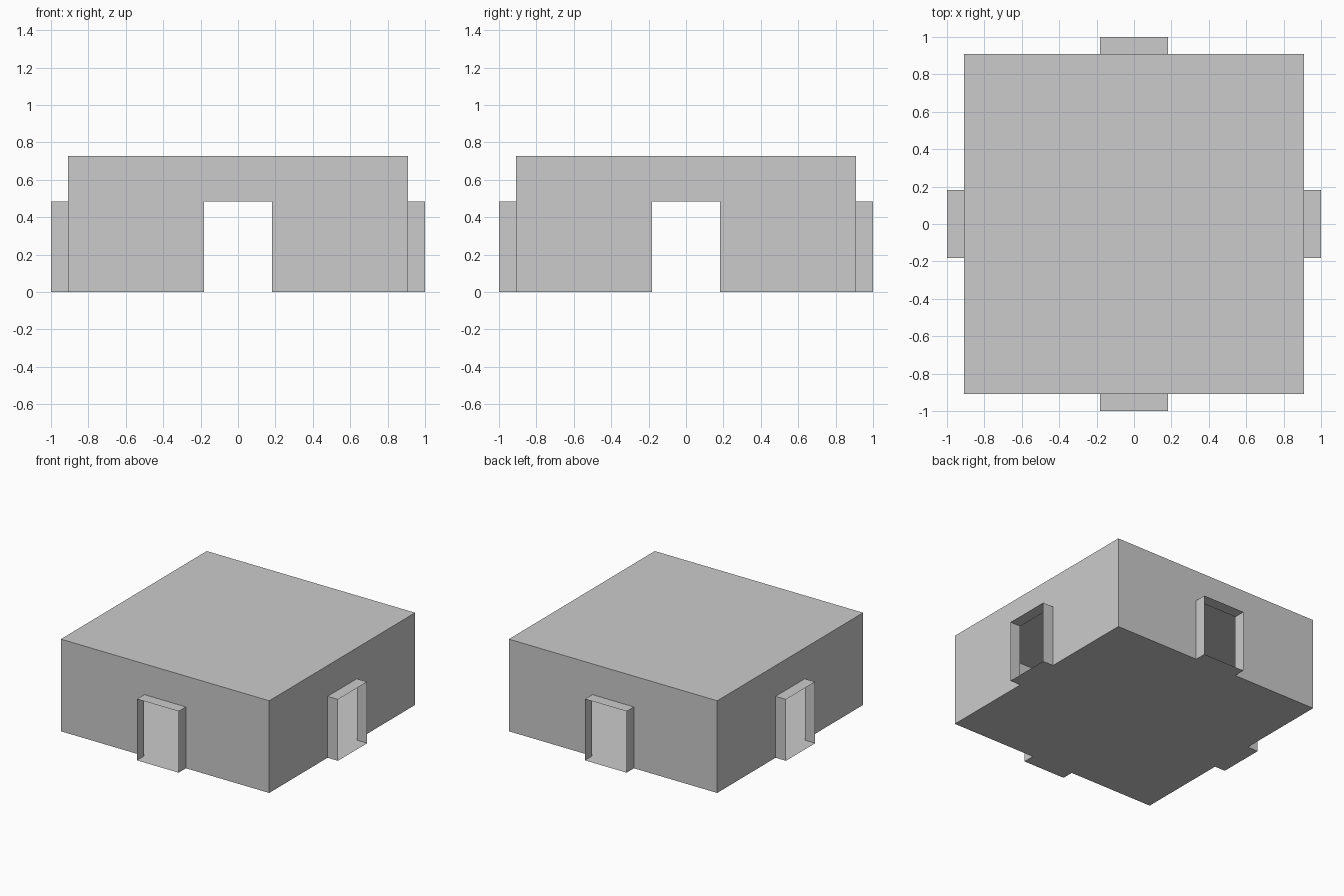
import bpy
from math import pi
from mathutils import Matrix

if "Cube" in bpy.data.objects:
    bpy.data.objects.remove(bpy.data.objects["Cube"])

HALF = 0.909      # half width of the room
HEIGHT = 0.727    # wall height
DOOR = 0.182      # half width of a doorway
DOOR_H = 0.484    # doorway height
END = 1.0         # outer end of the door surrounds


def sheet(name, points, faces, turn=0.0):
    """Thin-sheet object turned about the z axis."""
    mesh = bpy.data.meshes.new(name)
    mesh.from_pydata(points, [], faces)
    mesh.transform(Matrix.Rotation(turn, 4, 'Z'))
    mesh.update()
    obj = bpy.data.objects.new(name, mesh)
    bpy.context.collection.objects.link(obj)
    return obj


# Hollow room: roof and floor sheets
square = [(-HALF, -HALF), (HALF, -HALF), (HALF, HALF), (-HALF, HALF)]
sheet("roof", [(x, y, HEIGHT) for x, y in square], [(0, 1, 2, 3)])
sheet("floor", [(x, y, 0) for x, y in square], [(3, 2, 1, 0)])

# Four sides, each a wall with an open doorway and a projecting surround
wall_profile = [(-HALF, 0), (-DOOR, 0), (-DOOR, DOOR_H), (DOOR, DOOR_H),
                (DOOR, 0), (HALF, 0), (HALF, HEIGHT), (-HALF, HEIGHT)]
door_profile = [(-DOOR, 0), (-DOOR, DOOR_H), (DOOR, DOOR_H), (DOOR, 0)]

for i, side in enumerate(("front", "right", "back", "left")):
    turn = i * pi / 2
    sheet(side + "_wall", [(x, -HALF, z) for x, z in wall_profile],
          [tuple(range(8))], turn)
    # Surround: two jambs, lintel and threshold, open at both ends
    ring = [(x, y, z) for y in (-END, -HALF) for x, z in door_profile]
    sheet(side + "_door_surround", ring,
          [(j, (j + 1) % 4, (j + 1) % 4 + 4, j + 4)[::-1] for j in range(4)][::1],
          turn).data.flip_normals()
